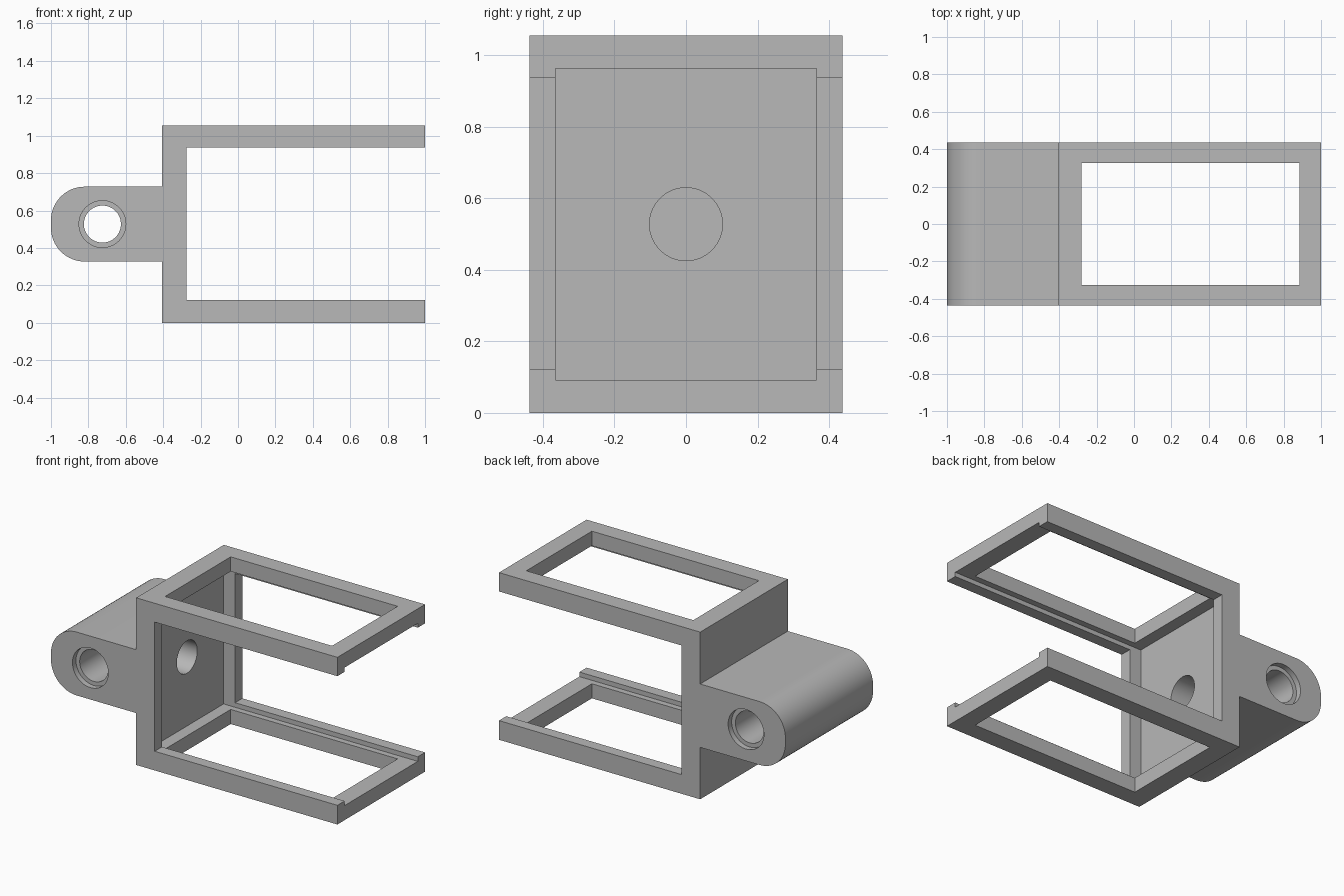
import bpy
import bmesh
from math import cos, sin, pi, radians
from mathutils import Matrix

cube = bpy.data.objects.get("Cube")
if cube:
    bpy.data.objects.remove(cube)

W = 0.437    # half width in y
H = 1.055    # total height
MID = H / 2  # height of the lug axis

grey = bpy.data.materials.new("plain_grey")
grey.use_nodes = True
colour = (0.48, 0.48, 0.48, 1)
grey.diffuse_color = colour
grey.node_tree.nodes["Principled BSDF"].inputs["Base Color"].default_value = colour


def add_object(name, bm):
    bmesh.ops.recalc_face_normals(bm, faces=bm.faces)
    mesh = bpy.data.meshes.new(name)
    bm.to_mesh(mesh)
    bm.free()
    mesh.materials.append(grey)
    obj = bpy.data.objects.new(name, mesh)
    bpy.context.collection.objects.link(obj)
    return obj


def extrude_profile(name, points):
    """Extrude an x-z outline across the full width."""
    bm = bmesh.new()
    face = bm.faces.new([bm.verts.new((x, -W, z)) for x, z in points])
    out = bmesh.ops.extrude_face_region(bm, geom=[face])
    verts = [v for v in out["geom"] if isinstance(v, bmesh.types.BMVert)]
    bmesh.ops.translate(bm, verts=verts, vec=(0, 2 * W, 0))
    return add_object(name, bm)


def box(name, x0, x1, y0, y1, z0, z1):
    bm = bmesh.new()
    move = Matrix.Translation(((x0 + x1) / 2, (y0 + y1) / 2, (z0 + z1) / 2))
    size = Matrix.Diagonal((x1 - x0, y1 - y0, z1 - z0, 1))
    bmesh.ops.create_cube(bm, size=1, matrix=move @ size)
    return add_object(name, bm)


def cylinder(name, radius, length, centre, axis):
    bm = bmesh.new()
    turn = Matrix.Rotation(pi / 2, 4, axis)
    bmesh.ops.create_cone(bm, cap_ends=True, segments=64, radius1=radius, radius2=radius,
                          depth=length, matrix=Matrix.Translation(centre) @ turn)
    return add_object(name, bm)


def arc(cx, cz, r, start, steps=16):
    """Quarter arc, counter-clockwise from the start angle."""
    angles = [start + pi / 2 * i / steps for i in range(steps + 1)]
    return [(cx + r * cos(a), cz + r * sin(a)) for a in angles]


# Fork with two arms and a rounded lug, as one outline
back, inner = -0.405, -0.276
low, high = 0.121, 0.936
half, r = 0.2, 0.18
outline = [(back, 0), (1, 0), (1, low), (inner, low), (inner, high), (1, high), (1, H), (back, H),
           (back, MID + half)]
outline += arc(-1 + r, MID + half - r, r, pi / 2)
outline += arc(-1 + r, MID - half + r, r, pi)
outline += [(back, MID - half)]
bracket = extrude_profile("bracket", outline)

# Recess, windows, wall socket and pin hole with counterbores
pin_x = -0.725
cutters = [
    box("recess_cutter", -0.356, 1.2, -0.365, 0.365, 0.092, 0.963),
    box("window_cutter", -0.28, 0.886, -0.327, 0.327, -0.2, H + 0.2),
    cylinder("socket_cutter", 0.102, 0.3, (-0.4, 0, MID), 'Y'),
    cylinder("pin_hole_cutter", 0.099, 1.2, (pin_x, 0, MID), 'X'),
]
for side in (-1, 1):
    cutters.append(cylinder("counterbore_cutter", 0.125, 0.07, (pin_x, side * W, MID), 'X'))

bpy.ops.object.select_all(action='DESELECT')
bracket.select_set(True)
bpy.context.view_layer.objects.active = bracket
for cutter in cutters:
    mod = bracket.modifiers.new("cut", 'BOOLEAN')
    mod.operation = 'DIFFERENCE'
    mod.solver = 'EXACT'
    mod.object = cutter
    bpy.ops.object.modifier_apply(modifier=mod.name)
    bpy.data.objects.remove(cutter)

bpy.ops.object.shade_smooth_by_angle(angle=radians(30))
